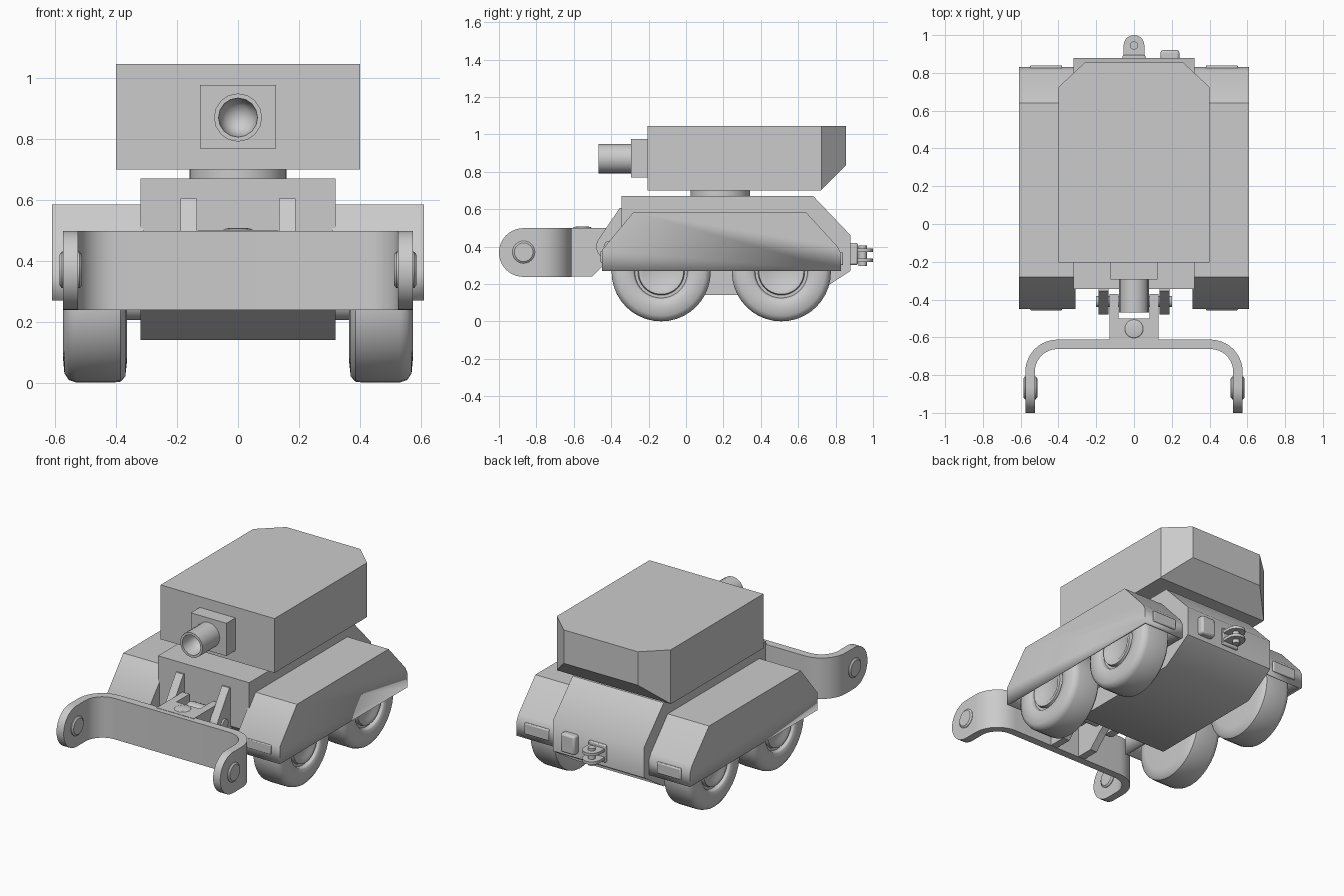
import bpy, bmesh, math
from mathutils import Matrix, Vector

if "Cube" in bpy.data.objects:
    bpy.data.objects.remove(bpy.data.objects["Cube"])

grey = bpy.data.materials.new("light_grey")
grey.diffuse_color = (0.6, 0.6, 0.6, 1)
grey.use_nodes = True
grey.node_tree.nodes["Principled BSDF"].inputs["Base Color"].default_value = grey.diffuse_color


def finish(bm, name, mirror=False, smooth=30, bevel=0, shell=0):
    bmesh.ops.recalc_face_normals(bm, faces=bm.faces)
    me = bpy.data.meshes.new(name)
    bm.to_mesh(me)
    bm.free()
    me.materials.append(grey)
    ob = bpy.data.objects.new(name, me)
    bpy.context.collection.objects.link(ob)
    bpy.ops.object.select_all(action='DESELECT')
    ob.select_set(True)
    bpy.context.view_layer.objects.active = ob
    if smooth:
        bpy.ops.object.shade_smooth_by_angle(angle=math.radians(smooth))
    if shell:
        m = ob.modifiers.new("shell", 'SOLIDIFY')
        m.thickness, m.offset = shell, -1
    if bevel:
        m = ob.modifiers.new("bevel", 'BEVEL')
        m.width, m.segments = bevel, 2
    if mirror:
        ob.modifiers.new("mirror", 'MIRROR')
    return ob


def prism_bm(pts, a, b, axis):
    """Extrude a 2D outline from a to b; axis x uses (y,z), axis z uses (x,y)."""
    bm = bmesh.new()
    put = (lambda p, d: (d, p[0], p[1])) if axis == 'x' else (lambda p, d: (p[0], p[1], d))
    f = bm.faces.new([bm.verts.new(put(p, a)) for p in pts])
    ext = bmesh.ops.extrude_face_region(bm, geom=[f])
    vec = Vector((b - a, 0, 0)) if axis == 'x' else Vector((0, 0, b - a))
    bmesh.ops.translate(bm, verts=[v for v in ext['geom'] if isinstance(v, bmesh.types.BMVert)], vec=vec)
    bmesh.ops.recalc_face_normals(bm, faces=bm.faces)
    return bm


def prism(name, pts, a, b, axis='x', **kw):
    return finish(prism_bm(pts, a, b, axis), name, **kw)


def box(name, x0, x1, y0, y1, z0, z1, **kw):
    return prism(name, [(x0, y0), (x1, y0), (x1, y1), (x0, y1)], z0, z1, 'z', **kw)


def arc(cx, cy, r, a0, a1, n=10):
    return [(cx + r * math.cos(math.radians(a0 + (a1 - a0) * i / n)),
             cy + r * math.sin(math.radians(a0 + (a1 - a0) * i / n))) for i in range(n + 1)]


def lathe(name, prof, axis, centre, n=32, **kw):
    """Spin (distance along axis, radius) points about an axis through centre."""
    bm = bmesh.new()
    vs = [bm.verts.new((r, 0, d)) for d, r in prof]
    es = [bm.edges.new(e) for e in zip(vs, vs[1:])]
    bmesh.ops.spin(bm, geom=vs + es, cent=(0, 0, 0), axis=(0, 0, 1),
                   angle=math.tau, steps=n, use_duplicate=False)
    bmesh.ops.remove_doubles(bm, verts=bm.verts, dist=1e-5)
    rot = {'x': Matrix.Rotation(math.pi / 2, 4, 'Y'),
           'y': Matrix.Rotation(-math.pi / 2, 4, 'X'), 'z': Matrix()}[axis]
    bmesh.ops.transform(bm, matrix=Matrix.Translation(centre) @ rot, verts=bm.verts)
    return finish(bm, name, **kw)


def rod(name, a, b, r, axis, centre, n=24, **kw):
    return lathe(name, [(a, 0), (a, r), (b, r), (b, 0)], axis, centre, n, **kw)


# Central hull
prism("hull", [(-.345, .67), (-.345, .36), (-.11, .14), (.68, .14), (.88, .27),
               (.88, .46), (.68, .67)], -.32, .32, smooth=45)

# Hollow side fenders
bm = prism_bm([(-.45, .27), (-.45, .38), (-.28, .585), (.64, .585), (.81, .40),
               (.83, .36), (.83, .27)], .31, .61, 'x')
bmesh.ops.delete(bm, geom=[f for f in bm.faces if f.calc_center_median().z < .275], context='FACES')
finish(bm, "side_fender", mirror=True, smooth=45, shell=.02)

# Lamps on the fenders
box("rear_lamp", .38, .55, .82, .84, .30, .37, mirror=True, bevel=.006)
box("front_lamp", .38, .55, -.457, -.44, .315, .375, mirror=True, bevel=.005)

# Wheels and axles
tyre = [(.365, 0), (.365, .20), (.37, .245), (.385, .262), (.41, .265), (.53, .265), (.555, .257),
        (.570, .235), (.574, .19), (.570, .15), (.565, .145), (.545, .14), (.545, .125),
        (.565, .12), (.565, .10), (.555, .085), (.555, 0)]
for label, y in (("front", -.133), ("rear", .51)):
    lathe(label + "_wheel", tyre, 'x', (0, y, .265), 40, mirror=True, smooth=40)
    rod(label + "_axle", .30, .37, .06, 'x', (0, y, .265), mirror=True)

# Turret with chamfered rear corners and undercut rear
bm = prism_bm([(-.4, -.205), (.4, -.205), (.4, .725), (.26, .855), (-.26, .855), (-.4, .725)],
              .70, 1.045, 'z')
cut = bmesh.ops.bisect_plane(bm, geom=bm.verts[:] + bm.edges[:] + bm.faces[:],
                             plane_co=(0, .722, .70), plane_no=(0, 1, -1), clear_outer=True)
bmesh.ops.contextual_create(bm, geom=[e for e in cut['geom_cut'] if isinstance(e, bmesh.types.BMEdge)])
finish(bm, "turret", smooth=0)
rod("turret_ring", .66, .71, .16, 'z', (0, .183, 0), 32)

# Gun mount and short hollow barrel
box("gun_mount", -.125, .125, -.295, -.2, .768, .976, smooth=0)
lathe("barrel", [(-.28, 0), (-.28, .079), (-.468, .079), (-.468, .064), (-.40, .06),
                 (-.36, .04), (-.35, 0)], 'y', (0, 0, .87), 16, smooth=50)

# Front brackets and hinge pin
prism("hinge_bracket", [(-.33, .605), (-.355, .605)] + arc(-.41, .40, .07, 145, 270)
      + [(-.33, .33)], .135, .188, mirror=True)
rod("hinge_pin", -.20, .20, .03, 'x', (0, -.41, .40))
rod("hinge_hub", -.06, .06, .06, 'x', (0, -.40, .41))

# Push arm joining bar and hinge
prism("arm_side", [(-.63, .5), (-.37, .5), (-.37, .36), (-.42, .32), (-.50, .24), (-.63, .24)],
      .082, .13, mirror=True, smooth=0)
box("arm_top", -.10, .10, -.63, -.50, .44, .5, smooth=0)
lathe("arm_knob", [(0, .05), (.005, .045), (.008, .03), (.008, 0)], 'z', (0, -.555, .499), 20).scale.y = 1

# Curved front bar with rounded ends
prism("front_bar", [(0, -.612)] + arc(.405, -.782, .17, 90, 0) + [(.575, -.87), (.525, -.87)]
      + arc(.405, -.782, .12, 0, 90) + [(0, -.662)], .238, .498, 'z', mirror=True)
prism("bar_end", arc(-.87, .368, .13, 90, 270, 20), .525, .575, mirror=True)
lathe("bar_bolt", [(.512, 0), (.512, .05), (.52, .06), (.578, .06), (.586, .05), (.586, 0)],
      'x', (0, -.868, .37), 24, mirror=True)

# Rear hitch and socket box
for i, z in enumerate((.318, .372)):
    prism("hitch_plate_%d" % (i + 1), [(-.055, .87), (.055, .87)] + arc(0, .945, .055, 0, 180),
          z, z + .018, 'z')
rod("hitch_pin", .295, .405, .022, 'z', (0, .945, 0), 20)
box("hitch_base", -.06, .06, .87, .895, .30, .41, bevel=.006)
box("rear_socket", .14, .24, .86, .92, .30, .42, bevel=.012)
